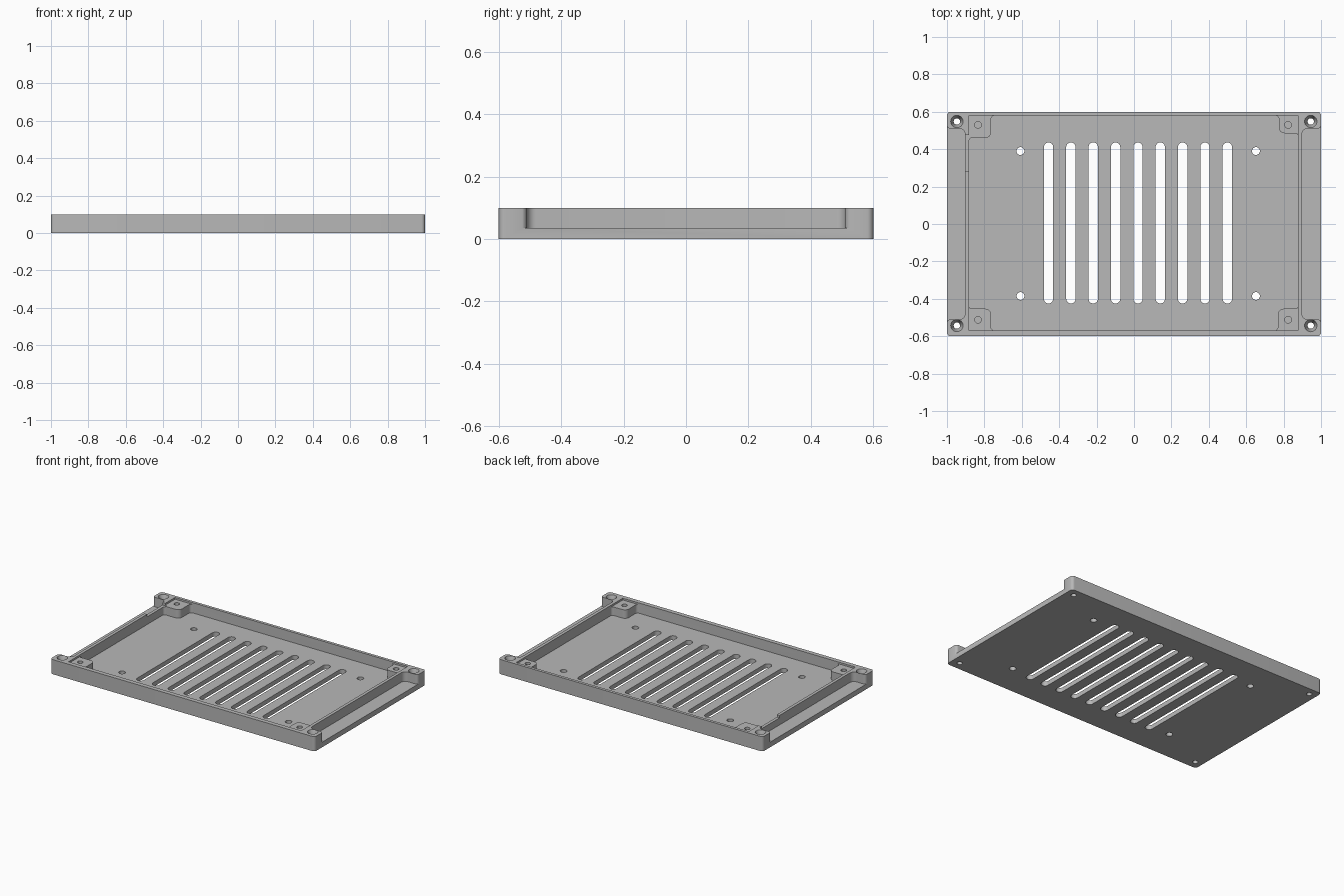
import bpy, bmesh, math
from mathutils import Vector

if "Cube" in bpy.data.objects:
    bpy.data.objects.remove(bpy.data.objects["Cube"], do_unlink=True)

HEIGHT, FLOOR, LEDGE, BOSS = 0.10, 0.03, 0.035, 0.088
LEFT, RIGHT, BACK, FRONT = -0.882, 0.877, 0.58, -0.57  # inner cavity walls

grey = bpy.data.materials.new("mid grey")
grey.use_nodes = True
colour = (0.48, 0.48, 0.48, 1)
grey.diffuse_color = colour
grey.node_tree.nodes["Principled BSDF"].inputs["Base Color"].default_value = colour


def rounded(corners, steps=6):
    """Outline with each right-angled corner (x, y, radius) rounded."""
    out = []
    for i, (x, y, r) in enumerate(corners):
        p = Vector((x, y))
        if r == 0:
            out.append(p)
            continue
        u = (Vector(corners[i - 1][:2]) - p).normalized()
        v = (Vector(corners[(i + 1) % len(corners)][:2]) - p).normalized()
        c = p + (u + v) * r
        for k in range(steps + 1):
            t = math.pi / 2 * k / steps
            out.append(c - r * (v * math.cos(t) + u * math.sin(t)))
    return out


def rect(x0, y0, x1, y1, r=0):
    return rounded([(x0, y0, r), (x1, y0, r), (x1, y1, r), (x0, y1, r)])


def circle(x, y, r, n=24):
    return [Vector((x + r * math.cos(2 * math.pi * i / n),
                    y + r * math.sin(2 * math.pi * i / n))) for i in range(n)]


def loft(bm, low, high, z0, z1):
    """Solid between two outlines with equal point counts."""
    a = [bm.verts.new((p.x, p.y, z0)) for p in low]
    b = [bm.verts.new((p.x, p.y, z1)) for p in high]
    bm.faces.new(a)
    bm.faces.new(b)
    for i in range(len(a)):
        j = (i + 1) % len(a)
        bm.faces.new((a[i], a[j], b[j], b[i]))


def make(name, solids):
    bm = bmesh.new()
    for s in solids:
        loft(bm, *s)
    bmesh.ops.recalc_face_normals(bm, faces=bm.faces)
    mesh = bpy.data.meshes.new(name)
    bm.to_mesh(mesh)
    bm.free()
    ob = bpy.data.objects.new(name, mesh)
    bpy.context.collection.objects.link(ob)
    mesh.materials.append(grey)
    return ob


def cut(body, solids):
    cutter = make("cutter", solids)
    cutter.hide_render = True
    mod = body.modifiers.new("cut", 'BOOLEAN')
    mod.operation, mod.solver, mod.object = 'DIFFERENCE', 'EXACT', cutter
    bpy.context.view_layer.objects.active = body
    bpy.ops.object.modifier_apply(modifier=mod.name)
    bpy.data.objects.remove(cutter, do_unlink=True)


def prism(outline, z0, z1):
    return (outline, outline, z0, z1)


# Tray block
outline = rect(-1, -0.6, 1, 0.6, 0.02)
tray = make("vented_tray", [prism(outline, 0, HEIGHT)])

# Cavity, leaving a screw boss in each corner
cavity = rounded([
    (-0.765, FRONT, 0.02), (0.77, FRONT, 0.02),
    (0.77, -0.453, 0.03), (RIGHT, -0.453, 0.015),
    (RIGHT, 0.485, 0.015), (0.775, 0.485, 0.03),
    (0.775, BACK, 0.02), (-0.765, BACK, 0.02),
    (-0.765, 0.46, 0.03), (LEFT, 0.46, 0.015),
    (LEFT, -0.453, 0.015), (-0.765, -0.453, 0.03)])
cut(tray, [prism(cavity, FLOOR, 0.2)])

# Bosses sit slightly below the rim
cut(tray, [prism(rect(LEFT, FRONT, RIGHT, BACK), BOSS, 0.2)])

# End ledges between the corner posts
for side, wall in ((1, 0.898), (-1, 0.903)):
    pocket = rounded([(side * x, y, r) for x, y, r in (
        (wall, -0.51, 0.03), (1.001, -0.51, 0.02), (1.001, -0.7, 0),
        (1.1, -0.7, 0), (1.1, 0.7, 0), (1.001, 0.7, 0),
        (1.001, 0.51, 0.02), (wall, 0.51, 0.03))])
    cut(tray, [prism(pocket, LEDGE, 0.2)])

# Shallow notch in the left-hand end wall
cut(tray, [prism(rect(-0.93, 0.28, -0.87, 0.475), 0.083, 0.2)])

# Vent slots
cut(tray, [prism(rect(x - 0.025, -0.425, x + 0.025, 0.436, 0.0249), -0.1, 0.2)
           for x in (-0.457 + 0.1195 * i for i in range(9))])

# Floor holes, post holes and blind boss holes
holes = [prism(circle(x, y, 0.021), -0.1, 0.2)
         for x in (-0.607, 0.652) for y in (-0.385, 0.39)]
posts = [(x, y) for x in (-0.947, 0.945) for y in (-0.543, 0.548)]
holes += [prism(circle(x, y, 0.017), -0.1, 0.2) for x, y in posts]
holes += [prism(circle(x, y, 0.018), 0.045, 0.2)
          for x in (-0.834, 0.824) for y in (-0.512, 0.53)]
cut(tray, holes)

# Countersinks on the posts
cut(tray, [(circle(x, y, 0.0165), circle(x, y, 0.0335), 0.055, HEIGHT + 0.001)
           for x, y in posts])

# Smooth the rounded corners, keep hard edges
bpy.ops.object.select_all(action='DESELECT')
tray.select_set(True)
bpy.context.view_layer.objects.active = tray
bpy.ops.object.shade_smooth_by_angle(angle=math.radians(30))
